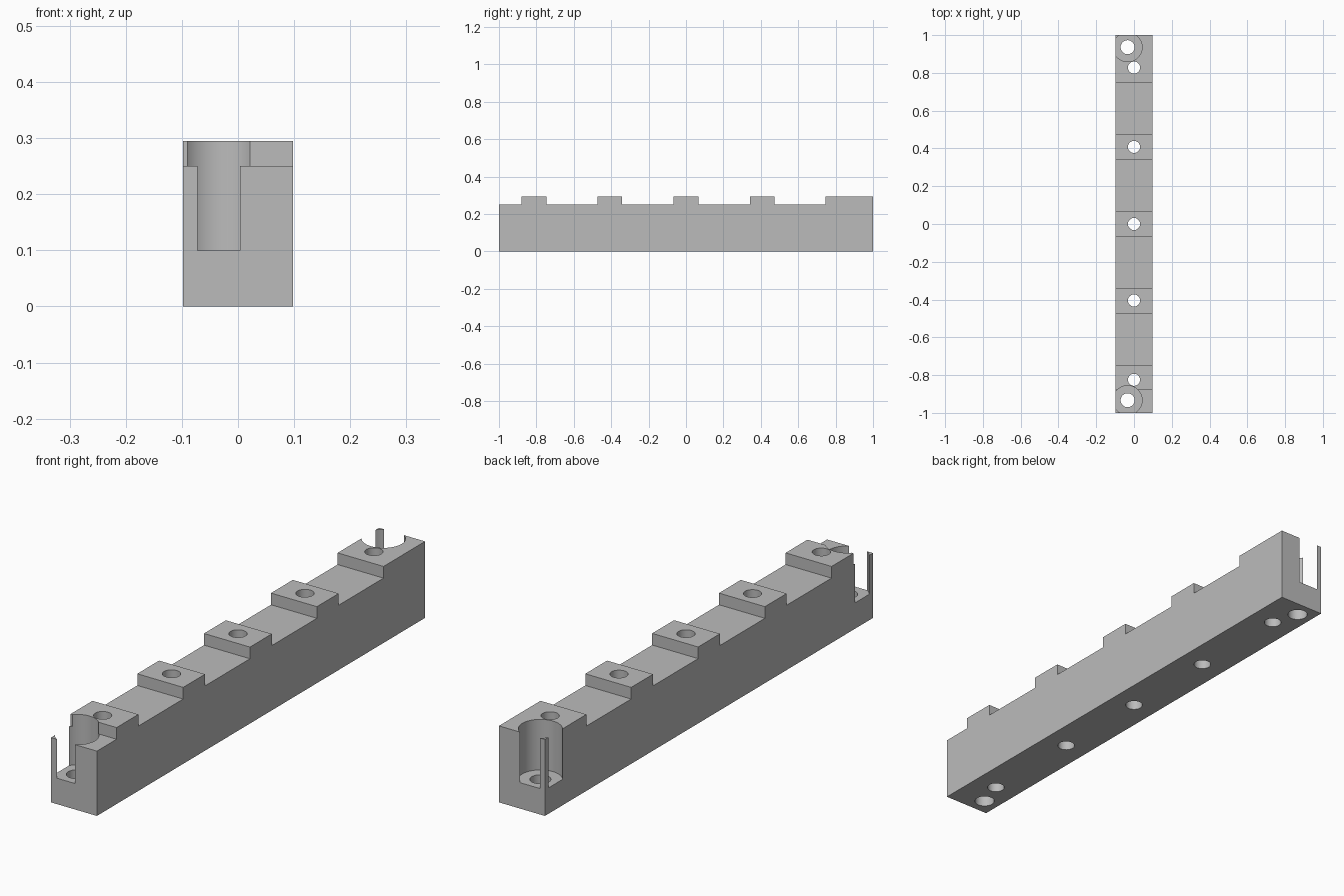
import bpy, bmesh
from mathutils import Matrix, Vector

if "Cube" in bpy.data.objects:
    bpy.data.objects.remove(bpy.data.objects["Cube"], do_unlink=True)

HALF_WIDTH, LOW, HIGH = 0.098, 0.25, 0.295
PADS = [(-0.88, -0.747), (-0.474, -0.341), (-0.067, 0.066), (0.341, 0.474), (0.747, 1.0)]
PIN_HOLES = [-0.825, -0.405, 0.0, 0.408, 0.828]
BOLT_HOLES = [-0.933, 0.936]
BOLT_X = -0.034

grey = bpy.data.materials.new("light_grey")
grey.use_nodes = True
colour = (0.5, 0.5, 0.5, 1)
grey.diffuse_color = colour
grey.node_tree.nodes["Principled BSDF"].inputs["Base Color"].default_value = colour


def add_object(name, bm):
    bmesh.ops.recalc_face_normals(bm, faces=bm.faces)
    mesh = bpy.data.meshes.new(name)
    bm.to_mesh(mesh)
    bm.free()
    mesh.materials.append(grey)
    obj = bpy.data.objects.new(name, mesh)
    bpy.context.collection.objects.link(obj)
    return obj


# Stepped side profile extruded across the width
profile = [(-1, 0), (-1, LOW)]
for start, end in PADS:
    profile += [(start, LOW), (start, HIGH), (end, HIGH)]
    if end < 1:
        profile.append((end, LOW))
profile.append((1, 0))
bm = bmesh.new()
face = bm.faces.new([bm.verts.new((-HALF_WIDTH, y, z)) for y, z in profile])
side = bmesh.ops.extrude_face_region(bm, geom=[face])["geom"]
bmesh.ops.translate(bm, vec=Vector((2 * HALF_WIDTH, 0, 0)),
                    verts=[v for v in side if isinstance(v, bmesh.types.BMVert)])
bar = add_object("stepped_mounting_bar", bm)


def cut(name, x, y, radius, bottom):
    """Drill a round hole from above down to the given height."""
    bm = bmesh.new()
    top = 0.4
    bmesh.ops.create_cone(bm, cap_ends=True, segments=64, radius1=radius, radius2=radius,
                          depth=top - bottom,
                          matrix=Matrix.Translation((x, y, (top + bottom) / 2)))
    cutter = add_object(name, bm)
    cutter.hide_render = True
    mod = bar.modifiers.new(name, 'BOOLEAN')
    mod.operation, mod.solver, mod.object = 'DIFFERENCE', 'EXACT', cutter
    bpy.context.view_layer.objects.active = bar
    bpy.ops.object.modifier_apply(modifier=name)
    bpy.data.objects.remove(cutter, do_unlink=True)


# Pin holes through the raised pads
for y in PIN_HOLES:
    cut("pin_hole", 0, y, 0.032, -0.1)

# Counterbored bolt holes that break out of the end and side walls
for y in BOLT_HOLES:
    cut("counterbore", BOLT_X, y, 0.077, 0.1)
    cut("bolt_hole", BOLT_X, y, 0.037, -0.1)

# Smooth bores with sharp edges
bpy.ops.object.select_all(action='DESELECT')
bar.select_set(True)
bpy.context.view_layer.objects.active = bar
bpy.ops.object.shade_smooth_by_angle(angle=0.5)
